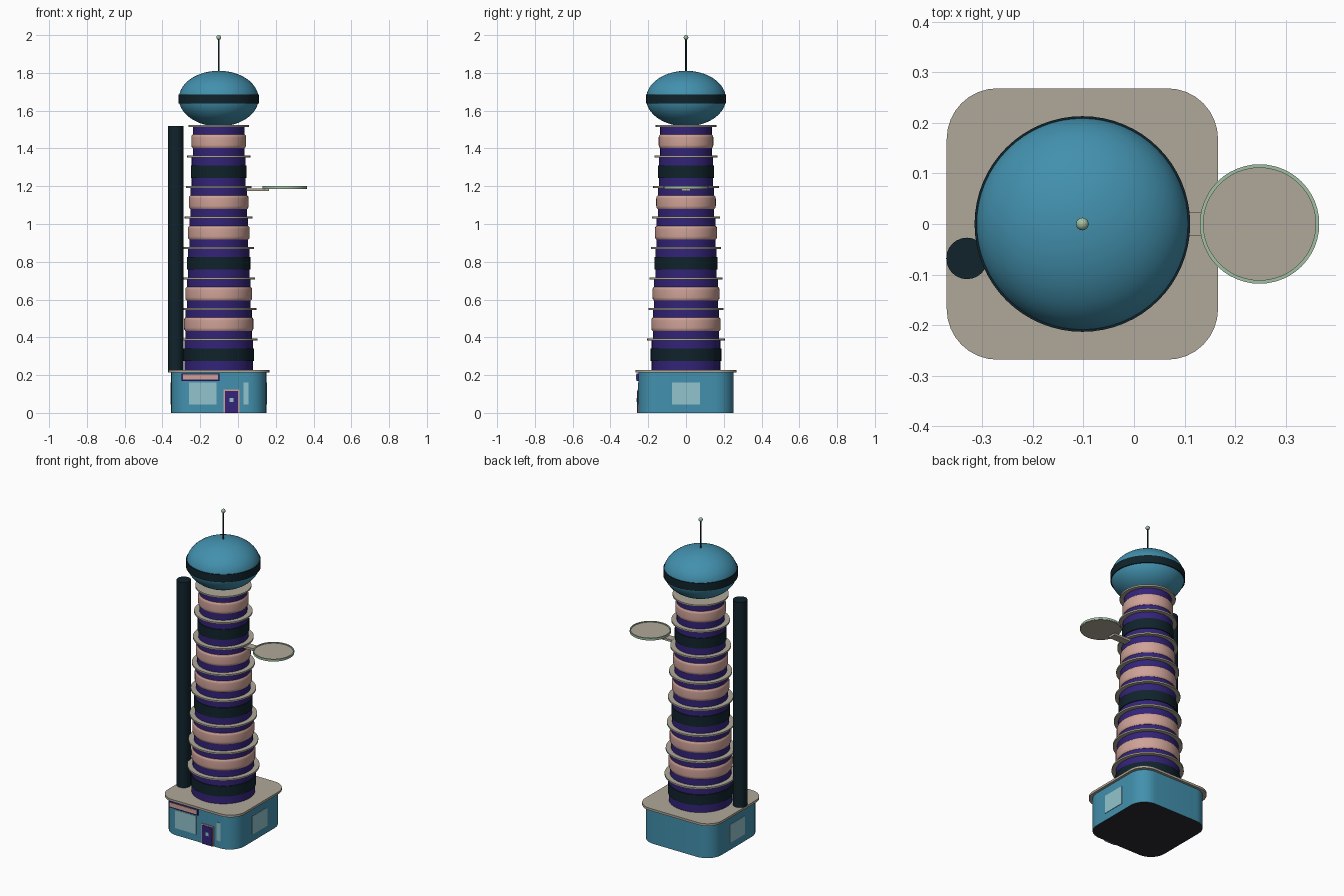
import bpy, bmesh, math

cube = bpy.data.objects.get("Cube")
if cube:
    bpy.data.objects.remove(cube, do_unlink=True)

CX = -0.102  # tower axis


def material(name, r, g, b):
    m = bpy.data.materials.new(name)
    m.use_nodes = True
    m.diffuse_color = (r, g, b, 1)
    m.node_tree.nodes["Principled BSDF"].inputs["Base Color"].default_value = (r, g, b, 1)
    return m


BLUE = material("teal blue", 0.055, 0.28, 0.42)
DARK = material("dark navy", 0.005, 0.017, 0.024)
PURPLE = material("deep purple", 0.033, 0.017, 0.19)
PINK = material("salmon pink", 0.62, 0.36, 0.31)
BEIGE = material("warm beige", 0.43, 0.39, 0.32)
GLASS = material("pale glass", 0.29, 0.55, 0.61)
MINT = material("pale green", 0.36, 0.53, 0.37)
BLACK = material("underside black", 0.025, 0.025, 0.028)


def finish(name, bm, mats, angle=35):
    bmesh.ops.recalc_face_normals(bm, faces=bm.faces[:])
    me = bpy.data.meshes.new(name)
    bm.to_mesh(me)
    bm.free()
    ob = bpy.data.objects.new(name, me)
    bpy.context.collection.objects.link(ob)
    for m in mats:
        me.materials.append(m)
    bpy.ops.object.select_all(action='DESELECT')
    ob.select_set(True)
    bpy.context.view_layer.objects.active = ob
    bpy.ops.object.shade_smooth_by_angle(angle=math.radians(angle))
    return ob


def lathe(name, profile, mat, x=CX, y=0.0, sides=48):
    """Revolve (radius, z) points about a vertical axis."""
    bm = bmesh.new()
    vs = [bm.verts.new((r, 0, z)) for r, z in profile]
    edges = [bm.edges.new(pair) for pair in zip(vs, vs[1:])]
    bmesh.ops.spin(bm, geom=vs + edges, cent=(0, 0, 0), axis=(0, 0, 1),
                   angle=math.tau, steps=sides, use_merge=True)
    bmesh.ops.remove_doubles(bm, verts=bm.verts[:], dist=1e-5)
    bmesh.ops.translate(bm, verts=bm.verts[:], vec=(x, y, 0))
    return finish(name, bm, [mat])


def disc(name, r, z0, z1, mat, **kw):
    return lathe(name, [(0, z0), (r, z0), (r, z1), (0, z1)], mat, **kw)


def box(name, x0, x1, y0, y1, z0, z1, mat):
    bm = bmesh.new()
    bmesh.ops.create_cube(bm, size=1)
    for v in bm.verts:
        v.co = (x1 if v.co.x > 0 else x0, y1 if v.co.y > 0 else y0, z1 if v.co.z > 0 else z0)
    return finish(name, bm, [mat])


def rounded_block(name, half, radius, z0, z1, mats):
    """Square block with rounded corners; a second material goes underneath."""
    bm = bmesh.new()
    ring = []
    for q, (sx, sy) in enumerate([(1, 1), (-1, 1), (-1, -1), (1, -1)]):
        for k in range(9):
            a = (q + k / 8) * math.pi / 2
            ring.append(bm.verts.new((CX + sx * (half - radius) + radius * math.cos(a),
                                      sy * (half - radius) + radius * math.sin(a), z0)))
    base = bm.faces.new(ring)
    top = bmesh.ops.extrude_face_region(bm, geom=[base], use_keep_orig=True)["geom"]
    bmesh.ops.translate(bm, vec=(0, 0, z1 - z0),
                        verts=[e for e in top if isinstance(e, bmesh.types.BMVert)])
    bm.normal_update()
    if len(mats) > 1:
        for f in bm.faces:
            if f.calc_center_median().z < z0 + 1e-4:
                f.material_index = 1
    return finish(name, bm, mats)


# Ground floor and its roof slab
H = 0.252
rounded_block("base_building", H, 0.1, 0, 0.215, [BLUE, BLACK])
rounded_block("base_roof", 0.268, 0.1, 0.213, 0.227, [BEIGE])

# Front openings and sign
box("front_window", -0.26, -0.113, -H - 0.003, -H + 0.004, 0.045, 0.16, GLASS)
box("narrow_window", 0.03, 0.055, -H - 0.003, -H + 0.004, 0.045, 0.16, GLASS)
box("door_frame", -0.076, 0.008, -H - 0.004, -H + 0.003, 0, 0.125, PINK)
box("door", -0.068, 0.0, -H - 0.007, -H, 0, 0.117, PURPLE)
box("door_pane", -0.045, -0.023, -H - 0.009, -H - 0.003, 0.058, 0.08, GLASS)
box("sign_frame", -0.298, -0.098, -H - 0.009, -H + 0.004, 0.169, 0.209, PURPLE)
box("sign_panel", -0.291, -0.105, -H - 0.012, -H - 0.006, 0.176, 0.202, PINK)

# Side windows
for side, label in ((1, "left"), (-1, "right")):
    x = CX + side * H
    box(label + "_window", x - 0.003, x + 0.003, -0.075, 0.073, 0.045, 0.16, GLASS)

# Tower floors: core, window band and ledge
FLOOR = 0.1614
for i in range(8):
    z = 0.227 + i * FLOOR
    r = 0.182 - 0.0065 * i
    n = str(i + 1)
    disc("floor_core_" + n, r, z, z + FLOOR, PURPLE)
    z0, z1 = z + 0.048, z + 0.113
    if i % 3 == 0:
        disc("dark_band_" + n, r + 0.005, z0, z1, DARK)
    else:
        R = r + 0.008
        lathe("pink_band_" + n, [(r - 0.01, z0 - 0.002), (R - 0.006, z0 - 0.002), (R - 0.001, z0 + 0.005),
                                 (R, z0 + 0.014), (R, z1 - 0.012), (R - 0.001, z1 - 0.003),
                                 (R - 0.006, z1 + 0.003), (r - 0.01, z1 + 0.003)], PINK)
    disc("ledge_" + n, r + 0.024, z + FLOOR - 0.005, z + FLOOR + 0.005, BEIGE)

# Dome with its dark belt
dome = []
for k in range(33):
    a = math.pi * (k / 32 - 0.5)
    dome.append((0.211 * abs(math.cos(a)) if 0 < k < 32 else 0, 1.664 + 0.147 * math.sin(a)))
lathe("dome", dome, BLUE, sides=64)
lathe("dome_belt", [(0.2, 1.637), (0.213, 1.637), (0.213, 1.685), (0.2, 1.685)], DARK, sides=64)

# Antenna
disc("antenna_rod", 0.005, 1.8, 1.985, DARK, sides=12)
ball = [(0.0125 * math.sin(math.pi * k / 10) if 0 < k < 10 else 0,
         1.9875 - 0.0125 * math.cos(math.pi * k / 10)) for k in range(11)]
lathe("antenna_ball", ball, MINT, sides=16)

# Lift shaft beside the tower
disc("lift_shaft", 0.041, 0.225, 1.52, DARK, x=-0.33, y=-0.068, sides=24)

# Landing pad, rim and supporting arm
disc("landing_pad", 0.116, 1.186, 1.196, BEIGE, x=0.248)
lathe("pad_rim", [(0.111, 1.188), (0.118, 1.188), (0.118, 1.201), (0.111, 1.201), (0.111, 1.188)],
      MINT, x=0.248)
box("pad_arm", 0.02, 0.165, -0.024, 0.024, 1.174, 1.188, BEIGE)
